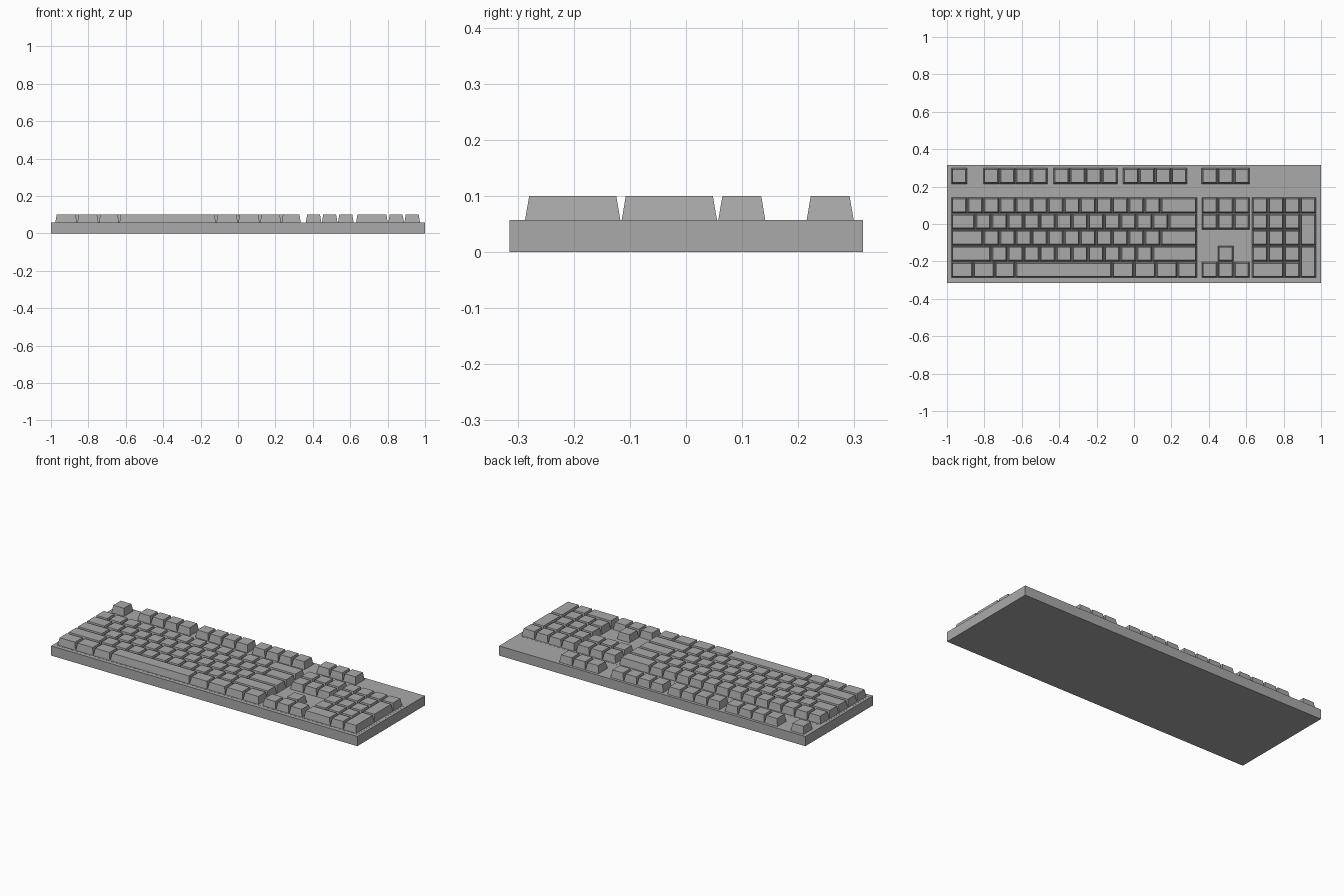
import bpy, bmesh

if "Cube" in bpy.data.objects:
    bpy.data.objects.remove(bpy.data.objects["Cube"])

grey = bpy.data.materials.new("plain grey")
grey.diffuse_color = (0.4, 0.4, 0.4, 1)
grey.use_nodes = True
grey.node_tree.nodes["Principled BSDF"].inputs["Base Color"].default_value = grey.diffuse_color

BASE_Z, KEY_Z = 0.057, 0.1
U = 0.0861            # pitch of one key
Y0 = 0.1425           # rear edge of the main key block
GAP, TAPER = 0.001, 0.0075


def finish(bm, name):
    bmesh.ops.recalc_face_normals(bm, faces=bm.faces)
    me = bpy.data.meshes.new(name)
    bm.to_mesh(me)
    bm.free()
    ob = bpy.data.objects.new(name, me)
    me.materials.append(grey)
    bpy.context.collection.objects.link(ob)
    return ob


def block(bm, x0, x1, y0, y1, z0, z1, inset=0.0):
    """Box whose top is inset on all sides."""
    res = bmesh.ops.create_cube(bm, size=1)
    for v in res["verts"]:
        top = v.co.z > 0
        i = inset if top else 0
        v.co = (x1 - i if v.co.x > 0 else x0 + i,
                y1 - i if v.co.y > 0 else y0 + i,
                z1 if top else z0)


def key(bm, x0, x1, y_top, rows=1):
    block(bm, x0 + GAP, x1 - GAP, y_top - rows * U + GAP, y_top - GAP,
          BASE_Z - 0.001, KEY_Z, TAPER)


def run(bm, x, count, y_top):
    for i in range(count):
        key(bm, x + i * U, x + (i + 1) * U, y_top)


def row(n):
    return Y0 - n * U


# case
bm = bmesh.new()
block(bm, -1, 1, -0.315, 0.315, 0, BASE_Z)
finish(bm, "case")

# thin bed under the main keys
bm = bmesh.new()
block(bm, -0.987, 0.985, -0.294, 0.15, BASE_Z - 0.002, BASE_Z + 0.0005)
finish(bm, "key_bed")

# main letter block: a wide left key, single keys, then a wide right key
L, R = -0.978, 0.337
bm = bmesh.new()
for n, (left, count) in enumerate([(1, 12), (1.5, 12), (2, 11), (2.5, 10)]):
    x = L + left * U
    key(bm, L, x, row(n))
    run(bm, x, count, row(n))
    key(bm, x + count * U, R, row(n))
# bottom row with the space bar
edges = [L, -0.86, -0.745, -0.635, -0.117, 0.0, 0.117, 0.232, R]
for a, b in zip(edges, edges[1:]):
    key(bm, a, b, row(4))
finish(bm, "letter_keys")

# function row in groups
bm = bmesh.new()
for x, count in [(L, 1), (-0.807, 4), (-0.431, 4), (-0.06, 4), (0.361, 3)]:
    run(bm, x, count, 0.3)
finish(bm, "function_keys")

# navigation and arrow keys
bm = bmesh.new()
NX = 0.361
for n in (0, 1, 4):
    run(bm, NX, 3, row(n))
run(bm, NX + U, 1, row(3))
finish(bm, "navigation_keys")

# number pad with two tall keys and one wide key
bm = bmesh.new()
PX = 0.63
run(bm, PX, 4, row(0))
for n in (1, 2, 3):
    run(bm, PX, 3, row(n))
key(bm, PX, PX + 2 * U, row(4))
run(bm, PX + 2 * U, 1, row(4))
for n in (1, 3):
    key(bm, PX + 3 * U, PX + 4 * U, row(n), 2)
finish(bm, "number_pad_keys")
